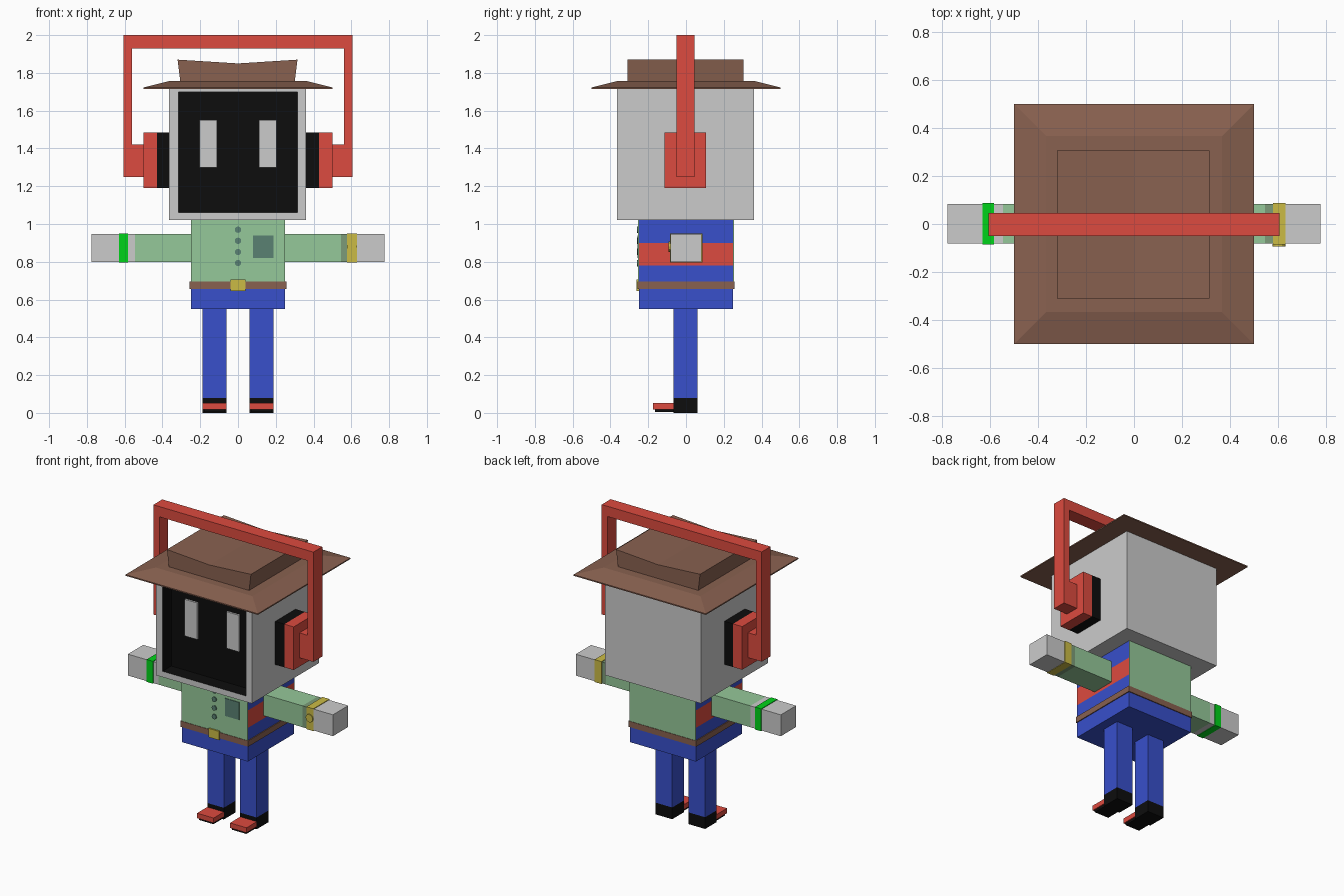
import bpy, bmesh, math
from mathutils import Matrix, Vector

if "Cube" in bpy.data.objects:
    bpy.data.objects.remove(bpy.data.objects["Cube"])

COLORS = {
    "red": (0.72, 0.07, 0.05), "black": (0.004, 0.004, 0.004), "brown": (0.25, 0.12, 0.08),
    "blue": (0.04, 0.08, 0.6), "mint": (0.3, 0.58, 0.32), "teal": (0.1, 0.22, 0.17),
    "green": (0.0, 0.65, 0.01), "gold": (0.6, 0.5, 0.06), "olive": (0.2, 0.33, 0.19),
}
MATS = {}
for key, rgb in COLORS.items():
    MATS[key] = bpy.data.materials.new(key)
    MATS[key].diffuse_color = (*rgb, 1)


def finish(name, bm, *colors):
    bmesh.ops.recalc_face_normals(bm, faces=bm.faces)
    me = bpy.data.meshes.new(name)
    bm.to_mesh(me)
    bm.free()
    for c in colors:
        me.materials.append(MATS[c] if c else None)
    ob = bpy.data.objects.new(name, me)
    bpy.context.collection.objects.link(ob)
    return ob


def box_bm(x, y, z):
    bm = bmesh.new()
    lo, hi = Vector((x[0], y[0], z[0])), Vector((x[1], y[1], z[1]))
    bmesh.ops.create_cube(bm, size=1, matrix=Matrix.Translation((lo + hi) / 2)
                          @ Matrix.Diagonal((*(hi - lo), 1)))
    return bm


def box(name, x, y, z, color=None):
    return finish(name, box_bm(x, y, z), color)


def pair(name, x, y, z, color=None):
    box("right_" + name, x, y, z, color)
    box("left_" + name, (-x[1], -x[0]), y, z, color)


def disc(name, x, y, z, r, depth, color):
    bm = bmesh.new()
    m = Matrix.Translation((x, y, z)) @ Matrix.Rotation(math.pi / 2, 4, 'X')
    bmesh.ops.create_cone(bm, cap_ends=True, segments=12, radius1=r, radius2=r, depth=depth, matrix=m)
    return finish(name, bm, color)


def extrude_xz(name, pts, y0, y1, color):
    bm = bmesh.new()
    face = bm.faces.new([bm.verts.new((px, y0, pz)) for px, pz in pts])
    ext = bmesh.ops.extrude_face_region(bm, geom=[face], use_keep_orig=True)["geom"]
    bmesh.ops.translate(bm, vec=(0, y1 - y0, 0), verts=[g for g in ext if isinstance(g, bmesh.types.BMVert)])
    return finish(name, bm, color)


# Head with a recessed black screen
bm = box_bm((-0.365, 0.36), (-0.365, 0.36), (1.02, 1.735))
front = min(bm.faces, key=lambda f: f.calc_center_median().y)
bmesh.ops.inset_region(bm, faces=[front], thickness=0.048)
for v in front.verts:
    v.co.z = 1.06 if v.co.z < 1.4 else 1.70
    v.co.x = math.copysign(0.315, v.co.x)
walls = bmesh.ops.extrude_discrete_faces(bm, faces=[front])["faces"]
screen = walls[0]
bmesh.ops.translate(bm, vec=(0, 0.095, 0), verts=screen.verts)
screen.material_index = 1
for e in screen.edges:
    for f in e.link_faces:
        f.material_index = 1
finish("head", bm, None, "black")
pair("eye", (0.11, 0.205), (-0.283, -0.265), (1.30, 1.55))

# Hat: thin sloping brim and a crown with a sagging top
bm = box_bm((-0.5, 0.5), (-0.5, 0.5), (1.715, 1.723))
top = max(bm.faces, key=lambda f: f.calc_center_median().z)
bmesh.ops.inset_region(bm, faces=[top], thickness=0.19)
bmesh.ops.translate(bm, vec=(0, 0, 0.033), verts=top.verts)
finish("hat_brim", bm, "brown")
extrude_xz("hat_crown", [(-0.305, 1.75), (0.3, 1.75), (0.315, 1.87), (0, 1.85), (-0.32, 1.87)],
           -0.31, 0.305, "brown")

# Headphones: one bent band, a pad and a cup on each ear
half = [(0.605, 2.0), (0.605, 1.25), (0.495, 1.25), (0.495, 1.42), (0.56, 1.42), (0.56, 1.93)]
extrude_xz("headphone_band", half + [(-px, pz) for px, pz in reversed(half)], -0.05, 0.046, "red")
pair("ear_pad", (0.355, 0.43), (-0.113, 0.107), (1.19, 1.485), "black")
pair("ear_cup", (0.43, 0.50), (-0.113, 0.107), (1.19, 1.485), "red")

# Torso: shorts, striped shirt, belt
W = (-0.25, 0.25)
box("shorts", W, W, (0.55, 0.675), "blue")
for name, z, c in (("lower", (0.675, 0.78), "blue"), ("middle", (0.78, 0.90), "red"),
                   ("upper", (0.90, 1.02), "blue")):
    box(name + "_shirt_stripe", W, W, z, c)
box("belt", (-0.256, 0.256), (-0.256, 0.256), (0.655, 0.695), "brown")
box("belt_buckle", (-0.04, 0.04), (-0.263, -0.25), (0.645, 0.705), "gold")

# Jacket panels, pocket and buttons
box("jacket_front", W, (-0.253, -0.249), (0.695, 1.02), "mint")
box("jacket_back", W, (0.249, 0.253), (0.695, 1.02), "mint")
box("jacket_pocket", (0.08, 0.187), (-0.257, -0.25), (0.82, 0.94), "teal")
for i in range(4):
    disc(f"button_{i + 1}", 0, -0.255, 0.97 - i * 0.059, 0.017, 0.01, "teal")

# Arms: sleeve, cuff and bare hand, with a band on each wrist
AY, AZ = (-0.082, 0.083), (0.80, 0.946)
pair("sleeve", (0.25, 0.545), AY, AZ, "mint")
box("right_cuff", (0.545, 0.58), AY, AZ, "olive")
box("left_forearm", (-0.58, -0.545), AY, AZ)
pair("hand", (0.58, 0.775), AY, AZ)
box("right_wristband", (0.578, 0.63), (-0.086, 0.088), (0.797, 0.95), "gold")
box("left_wristband", (-0.63, -0.583), (-0.086, 0.088), (0.797, 0.95), "green")
disc("watch_face", 0.603, -0.088, 0.88, 0.027, 0.01, "gold")

# Legs and shoes
LX, LY = (0.062, 0.187), (-0.065, 0.06)
pair("leg", LX, LY, (0.08, 0.55), "blue")
pair("shoe", LX, LY, (0.0, 0.08), "black")
pair("shoe_toe", LX, (-0.175, -0.065), (0.018, 0.052), "red")
pair("shoe_sole", (0.07, 0.179), (-0.165, -0.065), (0.004, 0.018), "black")

for m in bpy.data.materials:
    if m.users and not m.is_grease_pencil:
        m.use_nodes = True
        m.node_tree.nodes["Principled BSDF"].inputs["Base Color"].default_value = m.diffuse_color
